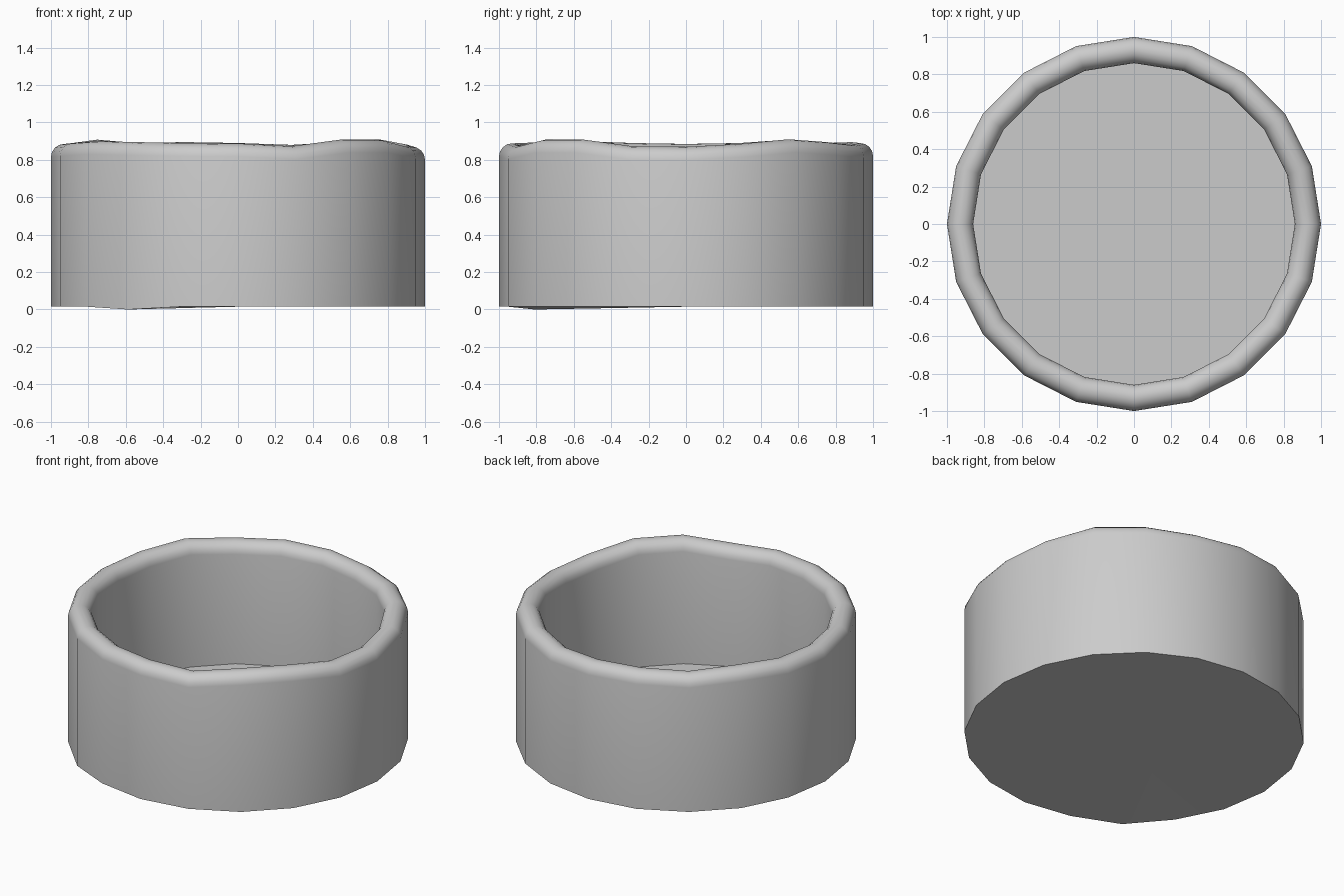
import bpy, bmesh
from math import sin, cos, pi, radians

if "Cube" in bpy.data.objects:
    bpy.data.objects.remove(bpy.data.objects["Cube"])

N = 20            # sides around
R, TUBE = 1.0, 0.07
BASE, FLOOR = 0.015, 0.11

# hand-made unevenness: height of the rim's rounding centre, every 18 degrees from +x
RIM = [.80, .815, .84, .825, .81, .82, .825, .82, .838, .82,
       .815, .82, .83, .825, .82, .818, .803, .838, .838, .803]

bm = bmesh.new()


def ring(r, height):
    return [bm.verts.new((r * cos(2 * pi * i / N), r * sin(2 * pi * i / N), height(i)))
            for i in range(N)]


# outer wall foot, with one slightly sagging corner
rings = [ring(R, lambda i: 0.0 if i == 13 else BASE)]
# rounded rim, from the outside over to the inside
for k in range(9):
    a = pi * k / 8
    rings.append(ring(R - TUBE + TUBE * cos(a), lambda i: RIM[i] + TUBE * sin(a)))
# inner wall foot
rings.append(ring(R - 2 * TUBE, lambda i: FLOOR))

for lo, hi in zip(rings, rings[1:]):
    for i in range(N):
        j = (i + 1) % N
        bm.faces.new((lo[i], lo[j], hi[j], hi[i]))

# underside and inner floor as fans
for loop, z in ((rings[0], BASE), (rings[-1], FLOOR)):
    c = bm.verts.new((0, 0, z))
    for i in range(N):
        bm.faces.new((c, loop[i], loop[(i + 1) % N]))

bmesh.ops.recalc_face_normals(bm, faces=bm.faces[:])
mesh = bpy.data.meshes.new("round_bowl")
bm.to_mesh(mesh)
bm.free()
bowl = bpy.data.objects.new("round_bowl", mesh)
bpy.context.collection.objects.link(bowl)
bpy.context.view_layer.objects.active = bowl
bowl.select_set(True)
bpy.ops.object.shade_smooth_by_angle(angle=radians(35))
